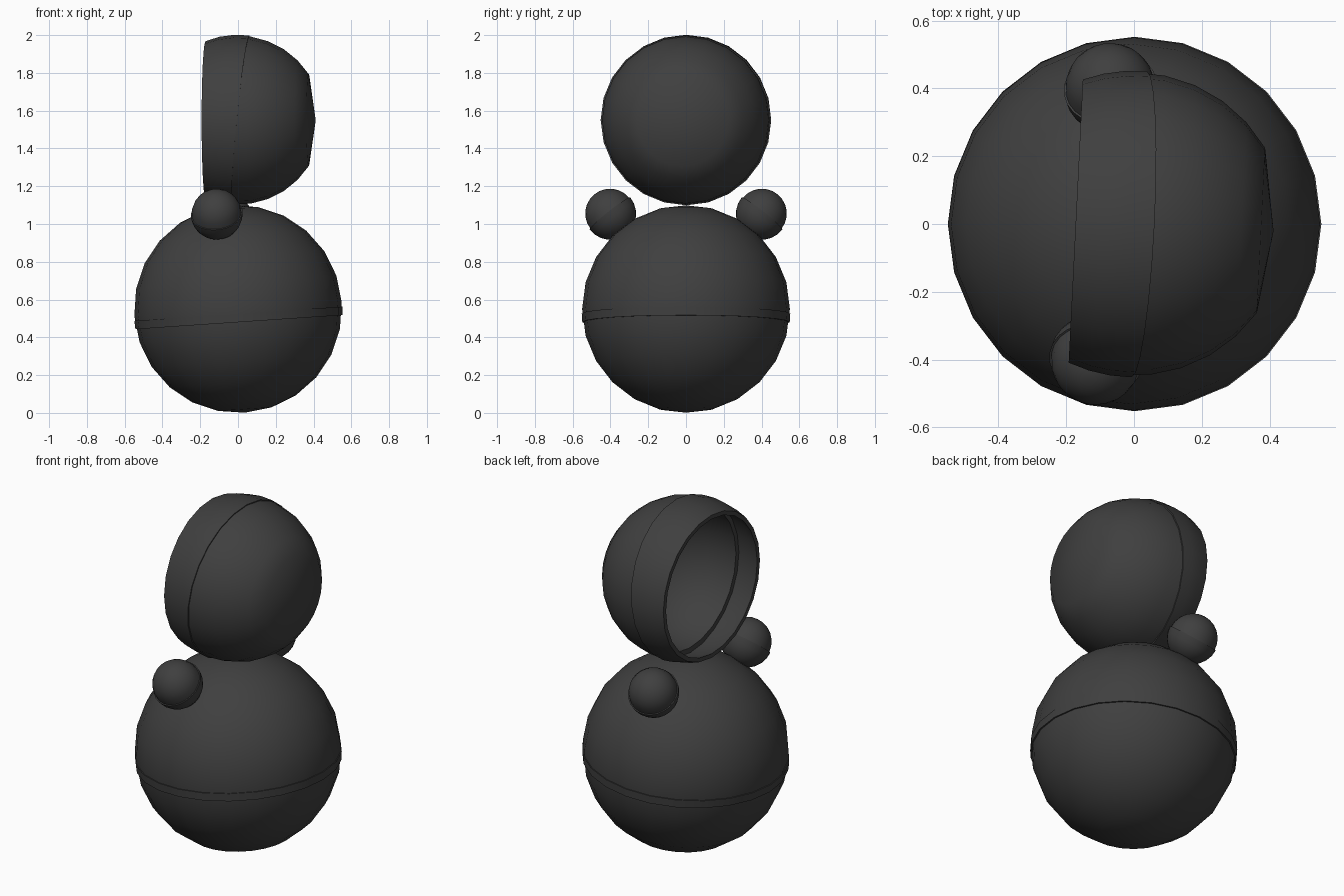
import bpy, bmesh, math
from mathutils import Vector, Matrix

if "Cube" in bpy.data.objects:
    bpy.data.objects.remove(bpy.data.objects["Cube"])

dark = bpy.data.materials.new("charcoal")
dark.diffuse_color = (0.05, 0.05, 0.05, 1)
dark.use_nodes = True
dark.node_tree.nodes["Principled BSDF"].inputs["Base Color"].default_value = dark.diffuse_color


def arc(r, a0, a1, n):
    """Points (radius, height) on a circle, angles measured from the pole."""
    pts = []
    for i in range(n + 1):
        a = math.radians(a0 + (a1 - a0) * i / n)
        pts.append((max(r * math.sin(a), 0.0), r * math.cos(a)))
    return pts


def lathe(name, profile, centre, axis, closed=False, segs=24, shear=None):
    """Spin a profile round its local z and point that axis along `axis`."""
    bm = bmesh.new()
    rings = []
    for r, h in profile:
        if r < 1e-5:
            rings.append([bm.verts.new((0, 0, h))])
        else:
            rings.append([bm.verts.new((r * math.cos(2 * math.pi * i / segs),
                                        r * math.sin(2 * math.pi * i / segs), h))
                          for i in range(segs)])
    pairs = list(zip(rings, rings[1:]))
    if closed:
        pairs.append((rings[-1], rings[0]))
    for a, b in pairs:
        for i in range(segs):
            j = (i + 1) % segs
            if len(a) == 1 and len(b) == 1:
                continue
            if len(a) == 1:
                bm.faces.new((a[0], b[i], b[j]))
            elif len(b) == 1:
                bm.faces.new((a[i], b[0], a[j]))
            else:
                bm.faces.new((a[i], b[i], b[j], a[j]))
    if shear:
        for v in bm.verts:
            shear(v)
    bmesh.ops.recalc_face_normals(bm, faces=bm.faces[:])
    rot = Vector(axis).normalized().to_track_quat('Z', 'Y').to_matrix().to_4x4()
    bm.transform(Matrix.Translation(centre) @ rot)
    me = bpy.data.meshes.new(name)
    bm.to_mesh(me)
    bm.free()
    me.materials.append(dark)
    ob = bpy.data.objects.new(name, me)
    bpy.context.collection.objects.link(ob)
    bpy.ops.object.select_all(action='DESELECT')
    ob.select_set(True)
    bpy.context.view_layer.objects.active = ob
    bpy.ops.object.shade_smooth_by_angle(angle=math.radians(40))
    return ob


# Body ball, slightly tilted, with a thin raised band just below its middle
tilt = (-0.068, 0, 1)
lathe("body", arc(0.55, 0, 180, 12), (0, 0, 0.55), tilt)
lathe("body_band", [(0.54, -0.025), (0.552, -0.025), (0.549, -0.07), (0.535, -0.07)],
      (0, 0, 0.55), tilt, closed=True)

# Head dome: hollow shell opening to the left, blunt at its pole
head_c, head_axis = (0, 0, 1.55), (1, -0.05, 0)
outer = [(0, 0.412)] + arc(0.447, 33, 93, 5)
inner = arc(0.405, 93, 33, 5) + [(0, 0.372)]
lathe("head_dome", outer + inner, head_c, head_axis)


# Head rim band: its seam against the dome leans over
def lean(v):
    size = v.co.length
    t = min(max((v.co.z + 0.17) / 0.18, 0), 1)
    v.co.z += t * 0.1 * v.co.y
    v.co = v.co.normalized() * size


rim = 90 + math.degrees(math.asin(0.172 / 0.452))
rim_in = 90 + math.degrees(math.asin(0.172 / 0.43))
lathe("head_band", arc(0.452, 88, rim, 3) + arc(0.43, rim_in, 88, 3),
      head_c, head_axis, closed=True, shear=lean)

# Two side balls, each with a slightly wider inner half
for side, x in ((-1, -0.113), (1, -0.07)):
    name = "front_ball" if side < 0 else "back_ball"
    lathe(name, arc(0.132, 0, 90, 6) + arc(0.138, 90, 180, 6),
          (x, side * 0.402, 1.055), (-0.1, side * 0.62, 0.78))
